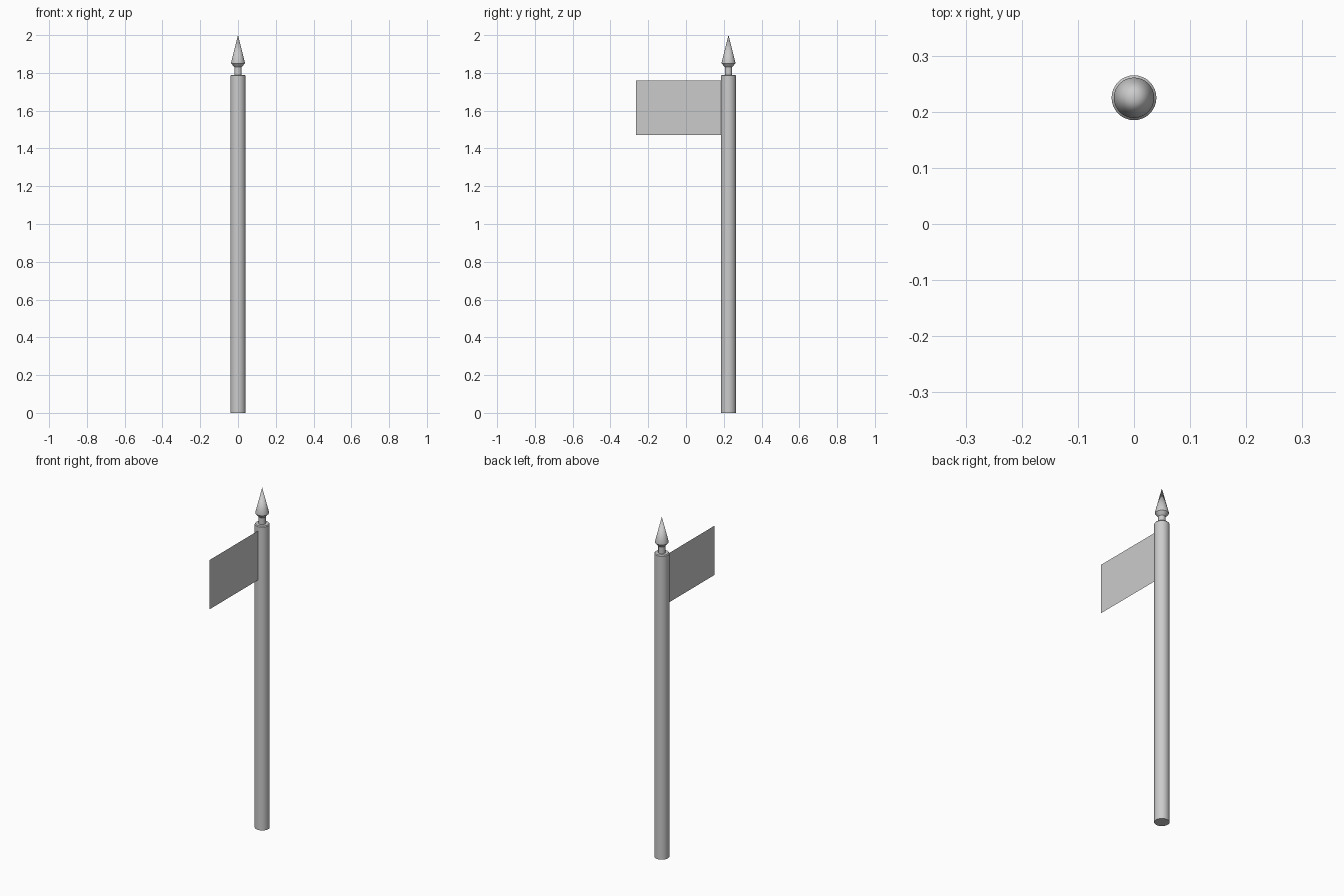
import bpy
import math

if "Cube" in bpy.data.objects:
    bpy.data.objects.remove(bpy.data.objects["Cube"])

POLE_Y = 0.225
SIDES = 32


def make_mesh(name, verts, faces):
    mesh = bpy.data.meshes.new(name)
    mesh.from_pydata(verts, [], faces)
    mesh.update()
    obj = bpy.data.objects.new(name, mesh)
    bpy.context.collection.objects.link(obj)
    return obj


def lathe(name, profile, tip=None):
    """Closed solid turned around the pole axis from (radius, z) rings."""
    n = SIDES
    verts = [(r * math.cos(2 * math.pi * i / n), r * math.sin(2 * math.pi * i / n), z)
             for r, z in profile for i in range(n)]
    faces = [tuple(reversed(range(n)))]
    for k in range(len(profile) - 1):
        a, b = k * n, (k + 1) * n
        faces += [(a + i, a + (i + 1) % n, b + (i + 1) % n, b + i) for i in range(n)]
    last = (len(profile) - 1) * n
    if tip is None:
        faces.append(tuple(range(last, last + n)))
    else:
        verts.append((0, 0, tip))
        faces += [(last + i, last + (i + 1) % n, len(verts) - 1) for i in range(n)]
    obj = make_mesh(name, verts, faces)
    obj.location.y = POLE_Y
    bpy.ops.object.select_all(action='DESELECT')
    obj.select_set(True)
    bpy.context.view_layer.objects.active = obj
    bpy.ops.object.shade_smooth_by_angle(angle=math.radians(25))
    return obj


# Pole with a slightly chamfered top edge
lathe("pole", [(0.04, 0), (0.04, 1.785), (0.036, 1.79)])

# Spear-shaped finial: neck, flare, pointed tip
lathe("finial", [(0.019, 1.785), (0.019, 1.83), (0.036, 1.85), (0.036, 1.857)], tip=2.0)

# Flat single-sheet flag hanging off the pole
make_mesh("flag",
          [(0, -0.265, 1.47), (0, 0.187, 1.47), (0, 0.187, 1.76), (0, -0.265, 1.76)],
          [(0, 1, 2, 3)])
